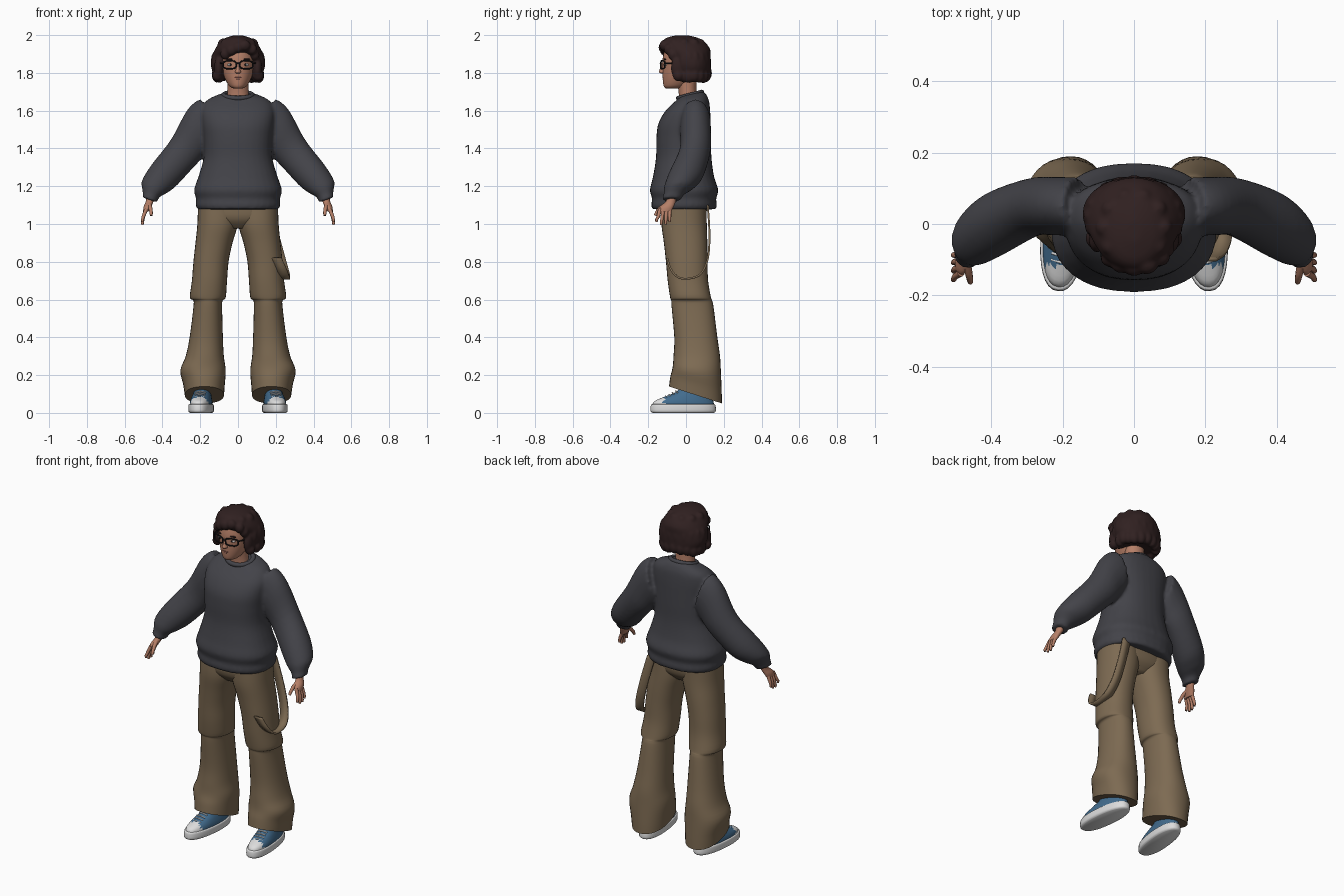
import bpy, bmesh, math, random
from mathutils import Vector, Matrix

if "Cube" in bpy.data.objects:
    bpy.data.objects.remove(bpy.data.objects["Cube"])
random.seed(4)

def mat(name, r, g, b):
    m = bpy.data.materials.new(name)
    m.diffuse_color = (r, g, b, 1)
    m.use_nodes = True
    m.node_tree.nodes["Principled BSDF"].inputs["Base Color"].default_value = m.diffuse_color
    return m

KNIT = mat("charcoal knit", .056, .056, .066)
CLOTH = mat("brown cloth", .205, .145, .085)
SKIN = mat("skin", .46, .21, .135)
HAIR = mat("dark brown hair", .03, .015, .015)
BLUE = mat("blue canvas", .055, .15, .27)
WHITE = mat("white rubber", .72, .72, .72)
BLACK = mat("black frame", .01, .01, .012)
LIPS = mat("lips", .32, .12, .095)

def smooth_path(pts, steps):
    """Catmull-Rom through tuples of numbers."""
    out = []
    for i in range(len(pts) - 1):
        p = [pts[max(i - 1, 0)], pts[i], pts[i + 1], pts[min(i + 2, len(pts) - 1)]]
        for k in range(steps):
            t = k / steps
            out.append([.5 * (2*b + (c - a)*t + (2*a - 5*b + 4*c - d)*t*t + (3*b - a - 3*c + d)*t**3)
                        for a, b, c, d in zip(*p)])
    return out + [list(pts[-1])]

def loft(bm, rings, s=1, n=32, power=2.0, steps=4):
    """Rings are (x, y, z, half x, half y, z slope along x, z slope along y)."""
    full = [tuple(r) + (0,) * (7 - len(r)) for r in rings]
    loops = []
    for x, y, z, a, b, tx, ty in smooth_path(full, steps):
        loop = []
        for k in range(n):
            c, d = math.cos(2*math.pi*k/n), math.sin(2*math.pi*k/n)
            dx = a * math.copysign(abs(c) ** (2/power), c)
            dy = b * math.copysign(abs(d) ** (2/power), d)
            loop.append(bm.verts.new((s*(x + dx), y + dy, z + tx*dx + ty*dy)))
        loops.append(loop)
    for p, q in zip(loops, loops[1:]):
        for k in range(n):
            bm.faces.new((p[k], p[(k+1) % n], q[(k+1) % n], q[k]))
    bm.faces.new(loops[0])
    bm.faces.new(loops[-1])

def blob(bm, loc, scale, rot=None):
    m = Matrix.Translation(loc) @ (rot or Matrix()) @ Matrix.Diagonal((*scale, 1))
    bmesh.ops.create_uvsphere(bm, u_segments=20, v_segments=12, radius=1, matrix=m)

def finish(bm, name, mats, rule=None, voxel=0, blur=4):
    bmesh.ops.recalc_face_normals(bm, faces=bm.faces[:])
    if rule:
        for f in bm.faces:
            f.material_index = rule(f.calc_center_median())
    me = bpy.data.meshes.new(name)
    bm.to_mesh(me)
    bm.free()
    for m in mats:
        me.materials.append(m)
    me.shade_smooth()
    me.set_sharp_from_angle(angle=math.radians(50))
    ob = bpy.data.objects.new(name, me)
    bpy.context.collection.objects.link(ob)
    if voxel:
        r = ob.modifiers.new("merge", 'REMESH')
        r.mode, r.voxel_size, r.use_smooth_shade = 'VOXEL', voxel, True
        sm = ob.modifiers.new("soften", 'SMOOTH')
        sm.factor, sm.iterations = .5, blur
    return ob

def tube(name, pts, radius, m, s=1, closed=False, taper=1.0):
    cu = bpy.data.curves.new(name, 'CURVE')
    cu.dimensions, cu.bevel_depth, cu.bevel_resolution, cu.use_fill_caps = '3D', radius, 3, True
    sp = cu.splines.new('POLY')
    sp.points.add(len(pts) - 1)
    for i, p in enumerate(pts):
        sp.points[i].co = (s*p[0], p[1], p[2], 1)
        sp.points[i].radius = 1 + (taper - 1) * i / (len(pts) - 1)
    sp.use_cyclic_u, sp.use_smooth = closed, True
    cu.materials.append(m)
    ob = bpy.data.objects.new(name, cu)
    bpy.context.collection.objects.link(ob)

# Sweater: torso and both sleeves merged into one soft surface
bm = bmesh.new()
loft(bm, [(0, -.01, 1.078, .215, .168), (0, -.01, 1.10, .225, .174), (0, -.01, 1.135, .222, .170),
          (0, -.01, 1.18, .233, .181), (0, -.013, 1.25, .21, .162), (0, -.012, 1.35, .182, .147),
          (0, -.012, 1.45, .182, .145), (0, -.008, 1.53, .19, .139), (0, .010, 1.60, .192, .118),
          (0, .035, 1.655, .165, .086), (0, .035, 1.685, .10, .066, 0, .15), (0, .03, 1.69, .07, .055, 0, .2)],
     power=2.3)
for s in (1, -1):
    loft(bm, [(.16, .05, 1.55, .035, .08, 3.2), (.215, .05, 1.49, .058, .082, 1.86),
              (.285, .047, 1.385, .067, .082, 1), (.39, .0, 1.26, .067, .092, .82),
              (.44, -.035, 1.20, .067, .08, .5), (.455, -.055, 1.172, .054, .062, .4),
              (.461, -.066, 1.155, .043, .053, .35), (.468, -.078, 1.128, .04, .05, .35)], s)
finish(bm, "sweater", [KNIT], voxel=.01)
ring = [(.076*math.cos(t*math.pi/16), .022 + .062*math.sin(t*math.pi/16),
         1.682 + .016*math.sin(t*math.pi/16)) for t in range(32)]
tube("sweater_collar", ring, .013, KNIT, closed=True)

# Trousers: pelvis and flared legs with a knee fold
bm = bmesh.new()
loft(bm, [(0, -.01, .975, .06, .07), (0, -.01, 1.03, .19, .115), (0, -.01, 1.12, .207, .12)], power=2.4)
for s in (1, -1):
    loft(bm, [(.178, .05, .095, .104, .14, 0, -.32), (.18, .053, .15, .11, .136, 0, -.3),
              (.185, .057, .225, .12, .128, 0, -.12), (.176, .057, .30, .101, .123),
              (.168, .052, .40, .088, .114), (.16, .035, .56, .076, .111), (.159, .03, .595, .078, .108),
              (.16, .024, .612, .095, .108), (.151, .01, .70, .093, .107), (.143, .004, .80, .093, .11),
              (.127, -.002, .90, .098, .115), (.108, -.01, 1.0, .107, .12), (.106, -.01, 1.1, .106, .118)],
         s, power=2.2)
finish(bm, "trousers", [CLOTH])

# Hanging strap loop on one side of the trousers
bm = bmesh.new()
path = smooth_path([(.15, .115, 1.1), (.19, .124, .95), (.225, .116, .82), (.247, .08, .738), (.25, .02, .712),
                    (.248, -.04, .717), (.232, -.08, .76), (.205, -.10, .82)], 5)
pairs = [[bm.verts.new((x + d, y, z)) for d in (-.026, .026)] for x, y, z in path]
for p, q in zip(pairs, pairs[1:]):
    bm.faces.new((p[0], p[1], q[1], q[0]))
so = finish(bm, "trouser_strap", [CLOTH]).modifiers.new("thickness", 'SOLIDIFY')
so.thickness, so.offset = .01, 0

# Shoes, turned slightly outwards
for s, side in ((1, "left"), (-1, "right")):
    turn = Matrix.Rotation(s * math.radians(6), 3, 'Z')
    pivot = Vector((s*.195, -.015, 0))
    parts = (("shoe_sole", [(.195, -.015, 0, .056, .163), (.195, -.015, .01, .064, .174),
                            (.195, -.015, .04, .064, .172), (.195, -.015, .046, .059, .166)], [WHITE], None),
             ("shoe_upper", [(.195, -.014, .03, .058, .166), (.195, -.012, .06, .056, .158),
                             (.195, .012, .085, .050, .128), (.195, .04, .11, .044, .095),
                             (.195, .06, .15, .042, .07)], [BLUE, WHITE],
              lambda c: 1 if c.y < -.118 and c.z < .1 else 0))
    for name, rings, mats, rule in parts:
        bm = bmesh.new()
        loft(bm, rings, s, power=2.3)
        bmesh.ops.rotate(bm, verts=bm.verts[:], cent=pivot, matrix=turn)
        finish(bm, side + "_" + name, mats, rule)
    for i in range(4):
        y, z = -.108 + .018*i, .088 + .009*i
        lace = [pivot + turn @ Vector((u, y + .015 + abs(u)*.2, z - abs(u)*.25)) for u in (-.028, 0, .028)]
        tube(side + "_shoelace", lace, .004, WHITE)

# Hands
for s, side in ((1, "left"), (-1, "right")):
    bm = bmesh.new()
    loft(bm, [(.464, -.07, 1.16, .022, .026), (.468, -.08, 1.12, .02, .026), (.48, -.102, 1.09, .02, .036),
              (.488, -.112, 1.065, .014, .034)], s, n=20)
    finish(bm, side + "_palm", [SKIN])
    for y0, y2, z in ((-.137, -.156, 1.012), (-.12, -.131, .996), (-.103, -.108, .997), (-.087, -.087, 1.012)):
        tube(side + "_finger", [(.485, y0, 1.08), (.501, (y0 + y2)/2, 1.04), (.506, y2, z + .01), (.505, y2, z)],
             .0105, SKIN, s, taper=.6)
    tube(side + "_thumb", [(.472, -.095, 1.11), (.464, -.135, 1.085), (.46, -.155, 1.062), (.459, -.163, 1.045)],
         .0125, SKIN, s, taper=.6)

# Neck, head and nose
bm = bmesh.new()
loft(bm, [(0, .012, 1.64, .062, .05), (0, .008, 1.70, .056, .047), (0, .0, 1.79, .056, .055)])
finish(bm, "neck", [SKIN])
bm = bmesh.new()
loft(bm, [(0, -.07, 1.717, .022, .035), (0, -.056, 1.73, .046, .062), (0, -.038, 1.77, .069, .085),
          (0, -.026, 1.82, .083, .098), (0, -.021, 1.88, .087, .102), (0, -.012, 1.94, .075, .09),
          (0, 0, 1.97, .04, .05)])
finish(bm, "head", [SKIN])
bm = bmesh.new()
loft(bm, [(0, -.12, 1.797, .008, .012), (0, -.124, 1.804, .016, .020), (0, -.122, 1.822, .010, .016),
          (0, -.118, 1.855, .007, .01)], n=16)
finish(bm, "nose", [SKIN])
bm = bmesh.new()
blob(bm, (0, -.117, 1.775), (.022, .008, .0045))
blob(bm, (0, -.116, 1.768), (.018, .008, .0045))
finish(bm, "mouth", [LIPS])

# Eyes, brows and glasses
for s, side in ((1, "left"), (-1, "right")):
    for name, loc, scale, m in (("eye", (.04, -.107, 1.843), (.016, .01, .007), WHITE),
                                ("iris", (.04, -.113, 1.843), (.006, .006, .0065), BLACK),
                                ("eyebrow", (.043, -.112, 1.872), (.024, .007, .004), HAIR)):
        bm = bmesh.new()
        blob(bm, (s*loc[0], loc[1], loc[2]), scale)
        finish(bm, side + "_" + name, [m])
    rim = []
    for k in range(28):
        c, d = math.cos(k*math.pi/14), math.sin(k*math.pi/14)
        x = .044 + .035 * math.copysign(abs(c)**.65, c)
        rim.append((x, -.133 + 3.5*x*x, 1.843 + .021 * math.copysign(abs(d)**.65, d)))
    tube(side + "_glasses_rim", rim, .004, BLACK, s, closed=True)
    tube(side + "_glasses_arm", [(.079, -.111, 1.852), (.09, -.09, 1.852), (.095, -.02, 1.85)], .004, BLACK, s)
tube("glasses_bridge", [(-.011, -.133, 1.848), (0, -.136, 1.851), (.011, -.133, 1.848)], .004, BLACK)

# Wavy bob with a side-parted fringe
bm = bmesh.new()
loft(bm, [(0, .032, 1.768, .10, .085), (0, .032, 1.80, .13, .098), (0, .03, 1.84, .144, .102),
          (0, .02, 1.885, .138, .11), (0, .0, 1.925, .122, .128), (0, -.012, 1.96, .098, .115),
          (0, -.02, 1.985, .066, .085), (0, -.02, 1.999, .02, .03)])
for i in range(13):
    t = math.radians(-30 + 20*i)
    blob(bm, (.113*math.cos(t), .03 + .08*math.sin(t), 1.79 + random.uniform(-.006, .01)), (.028, .028, .04))
    blob(bm, (.122*math.cos(t + .15), .02 + .092*math.sin(t + .15), 1.86), (.022, .022, .055))
for i in range(10):
    t = i * math.pi / 5
    blob(bm, (.08*math.cos(t), -.01 + .088*math.sin(t), 1.95), (.028, .028, .032))
for x, y, z, w in ((.035, -.115, 1.945, .032), (.0, -.12, 1.935, .032), (-.035, -.112, 1.92, .03),
                   (-.066, -.095, 1.90, .028), (.075, -.092, 1.925, .026), (.09, -.068, 1.895, .024)):
    blob(bm, (x, y, z), (w, .026, .03))
for s in (1, -1):
    blob(bm, (s*.103, -.045, 1.825), (.024, .035, .06))
    blob(bm, (s*.108, -.04, 1.785), (.028, .03, .03))
finish(bm, "hair", [HAIR], voxel=.007, blur=3)
